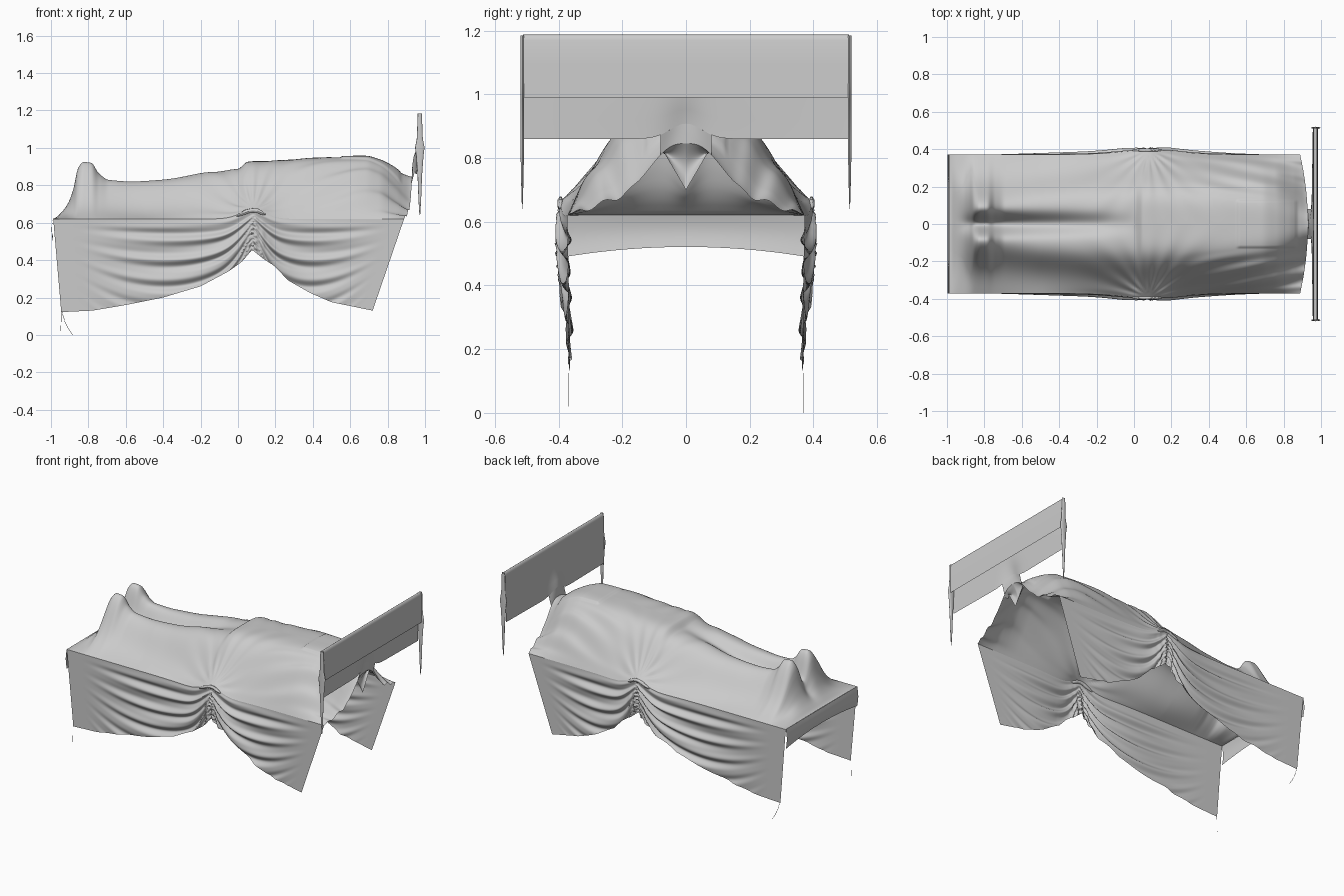
import bpy, math
from math import sin, cos, pi, exp

if "Cube" in bpy.data.objects:
    bpy.data.objects.remove(bpy.data.objects["Cube"])


def herm(keys, x):
    """Smooth curve through (x, value) keys."""
    if x <= keys[0][0]:
        return keys[0][1]
    if x >= keys[-1][0]:
        return keys[-1][1]
    i = max(k for k in range(len(keys) - 1) if keys[k][0] <= x)

    def slope(j):
        if j == 0 or j == len(keys) - 1:
            return 0
        a = (keys[j][1] - keys[j-1][1]) / (keys[j][0] - keys[j-1][0])
        b = (keys[j+1][1] - keys[j][1]) / (keys[j+1][0] - keys[j][0])
        return 0 if a * b <= 0 else 2 * a * b / (a + b)
    (x0, y0), (x1, y1) = keys[i], keys[i + 1]
    h = x1 - x0
    t = (x - x0) / h
    return (y0 * (1 + 2*t) * (1-t)**2 + slope(i) * h * t * (1-t)**2
            + y1 * t*t * (3 - 2*t) + slope(i+1) * h * t*t * (t - 1))


def lin(keys, x):
    for (a, p), (b, q) in zip(keys, keys[1:]):
        if x <= b:
            return p + (q - p) * max(0, (x - a) / (b - a))
    return keys[-1][1]


def step(a, b, x):
    t = min(1, max(0, (x - a) / (b - a)))
    return t * t * (3 - 2 * t)


def grid(name, f, nu, nv):
    """Cloth patch from a function of u, v in 0..1."""
    vs = [f(i / nu, j / nv) for i in range(nu + 1) for j in range(nv + 1)]
    n = nv + 1
    fs = [(i*n + j, (i+1)*n + j, (i+1)*n + j + 1, i*n + j + 1)
          for i in range(nu) for j in range(nv)]
    me = bpy.data.meshes.new(name)
    me.from_pydata(vs, [], fs)
    me.polygons.foreach_set("use_smooth", [True] * len(fs))
    ob = bpy.data.objects.new(name, me)
    bpy.context.collection.objects.link(ob)


X0, BASE, GX = -0.988, 0.62, 0.08
# crest height, half width and valley depth along the body
CREST = [(X0, .622), (-.95, .65), (-.91, .705), (-.88, .79), (-.855, .91), (-.825, .945),
         (-.785, .94), (-.745, .88), (-.69, .84), (-.55, .826), (-.4, .834), (-.2, .867),
         (0, .89), (.05, .925), (.2, .932), (.5, .95), (.68, .95), (.76, .93),
         (.83, .895), (.88, .862), (.94, .845)]
WIDTH = [(X0, .3), (-.9, .21), (-.82, .195), (-.72, .205), (-.5, .225), (-.2, .255), (.1, .285),
         (.6, .295), (.75, .265), (.85, .2), (.94, .14)]
VALLEY = [(X0, 0), (-.95, .1), (-.87, .5), (-.8, .55), (-.6, .4), (-.3, .22), (-.02, .03), (.05, 0)]
POWER = [(-.7, 4), (-.5, 5), (.2, 4.5), (.7, 4), (.94, 2.8)]


def bell(x, w):
    return exp(-((x - GX) / w) ** 2)


def side_y(x):
    return .372 + .022 * bell(x, .22)


def edge_z(x):
    return BASE + .045 * bell(x, .1)


def head_x(s):
    return .93 - .042 * s * s


def height(x, y):
    a = abs(y)
    s = min(1, a / side_y(x))
    g = 1 / (1 + (a / herm(WIDTH, x)) ** lin(POWER, x))
    g *= 1 - s ** 9
    g *= 1 - herm(VALLEY, x) * exp(-(a / .05) ** 2)
    z = BASE + (herm(CREST, x) - BASE) * g + (edge_z(x) - BASE) * s ** 3
    # folds radiating from the gather
    dx, dy = x - GX, side_y(x) - a
    r = math.hypot(dx, dy)
    z += .008 * sin(17 * math.atan2(dy, dx)) * exp(-r / .2) * step(0, .1, r) * step(0, .03, dy)
    # folds running to the head corners
    if x > .15 and dy < .24:
        z += (.009 * sin(70 * (dy - .22 * dx)) * step(.15, .6, x)
              * step(.01, .05, dy) * step(.24, .15, dy))
    # square cloth laid over the face
    z += .008 * step(.548, .56, x) * step(-.875, -.86, -x) * step(-.13, -.12, -a)
    return z


# sheet over the body
def top(u, v):
    s = 2 * v - 1
    x = X0 + u * (head_x(s) - X0)
    y = s * side_y(x)
    return x, y, height(x, y)


grid("draped_sheet", top, 230, 120)

# swagged side drapes
HEM = [(X0, .122), (-.8, .13), (-.6, .16), (-.4, .2), (-.2, .26), (-.05, .34), (.02, .39), (.075, .455),
       (.14, .41), (.21, .37), (.3, .29), (.45, .225), (.6, .175), (.888, .13)]
HEM_X = [(X0, -.945), (-.6, -.6), (.08, .08), (.3, .27), (.888, .72)]


def drape(sign):
    def f(u, t):
        xt = X0 + u * (head_x(1) - X0)
        x = xt + (lin(HEM_X, xt) - xt) * t
        zt = edge_z(xt)
        depth = (zt - lin(HEM, xt)) * t
        d = abs(xt - GX) / (1.06 if xt < GX else .82)
        sag = .1 + 1.1 * d ** .65 * (1 - .85 * d)   # hanging fold line
        q = depth / sag
        fold = sin(2 * pi * 5.2 * q) + .3 * sin(2 * pi * 9 * q + 4 * d)
        amp = .011 * (1 - step(.35, .92, d)) * step(0, .15, t) * (.55 + .45 * step(0, .15, d))
        y = side_y(xt) + amp * fold - .006 * t + .01 * bell(xt, .3) * sin(pi * t)
        # pleats in the narrow tail under the knot
        y += .01 * bell(xt, .06) * sin(xt * 150) * t
        return x, sign * y, zt - depth
    return f


THREADS = {-1: [(-.945, .125), (-.946, .08), (-.947, .02)],
           1: [(-.942, .125), (-.925, .07), (-.905, .03), (-.885, .001)]}
for side, sign in (("front", -1), ("back", 1)):
    grid(side + "_side_drape", drape(sign), 200, 90)

    # bunched knot where the drape is tied up
    for k in range(4):
        def knot(u, v):
            a, b = 2 * pi * u, pi * v
            L = .055 - .008 * k
            return (GX - .035 + .024 * k + L * cos(b),
                    sign * (.394 + .01 * sin(b) * cos(a)),
                    .668 - .008 * abs(k - 1.5) + .011 * sin(b) * sin(a)
                    - (k - 1.5) * .25 * L * cos(b))
        grid(f"{side}_gather_fold_{k}", knot, 12, 12)

    # loose thread at the foot corner
    cu = bpy.data.curves.new(side + "_loose_thread", 'CURVE')
    cu.dimensions = '3D'
    cu.bevel_depth = .0012
    cu.bevel_resolution = 0
    sp = cu.splines.new('POLY')
    sp.points.add(len(THREADS[sign]) - 1)
    for p, (x, z) in zip(sp.points, THREADS[sign]):
        p.co = (x, sign * .368, z, 1)
    bpy.context.collection.objects.link(bpy.data.objects.new(cu.name, cu))


# short flap over the foot of the bed
def foot(u, t):
    s = 2 * u - 1
    hem = .49 + .03 * (1 - s * s)
    return X0 - .008 * sin(pi * t), s * .372, BASE + .001 + (hem - BASE) * t


grid("foot_flap", foot, 40, 10)


# tucked fold hanging behind the head
def tuck(u, t):
    y = (2 * u - 1) * .09
    x = head_x(y / .372)
    z = height(x, y)
    low = min(z, .7 + 1.7 * abs(y))
    return x - .025 * sin(pi * t) - .02 * t, y, z + (low - z) * t


grid("head_tuck", tuck, 40, 14)

# cloth hung over the headboard rail: long inside, short outside
RAIL = [(.984, .99), (.982, 1.09), (.98, 1.17), (.976, 1.184), (.97, 1.188), (.964, 1.184),
        (.96, 1.17), (.957, 1.09), (.956, .99), (.956, .92), (.956, .86)]


def rail(u, v):
    y = (2 * u - 1) * .512
    x, z = RAIL[round(v * 10)]
    if v > .75:  # inner layer lifts and pulls over the head
        near = exp(-(y / .07) ** 2)
        low = 1 - step(.86, 1.02, z)
        x -= (.016 * near + .008 * (1 - abs(y) / .512)) * low
        z += .048 * near * low
    return x, y, z


grid("headboard_cloth", rail, 80, 10)


# bridge of cloth stretched from the head up to the headboard
def bridge(u, t):
    y = (2 * u - 1) * .08
    xa = head_x(y / .372)
    xb, _, zb = rail((y / .512 + 1) / 2, 1)
    za = height(xa, y)
    return xa + (xb - xa) * t, y, za + (zb - za) * t


grid("head_bridge", bridge, 24, 4)

# pinched cloth ends hanging from the rail
TAIL = [(.64, .002), (.72, .007), (.85, .012), (.96, .02), (1.0, .026), (1.05, .016), (1.185, .011)]
for side, sign in (("front", -1), ("back", 1)):
    def tail(u, v):
        z = .64 + .545 * v
        r = lin(TAIL, z)
        a = 2 * pi * u
        return .972 + r * cos(a), sign * (.514 + min(.006, r * .5) * sin(a)), z
    grid(side + "_headboard_tail", tail, 12, 24)
